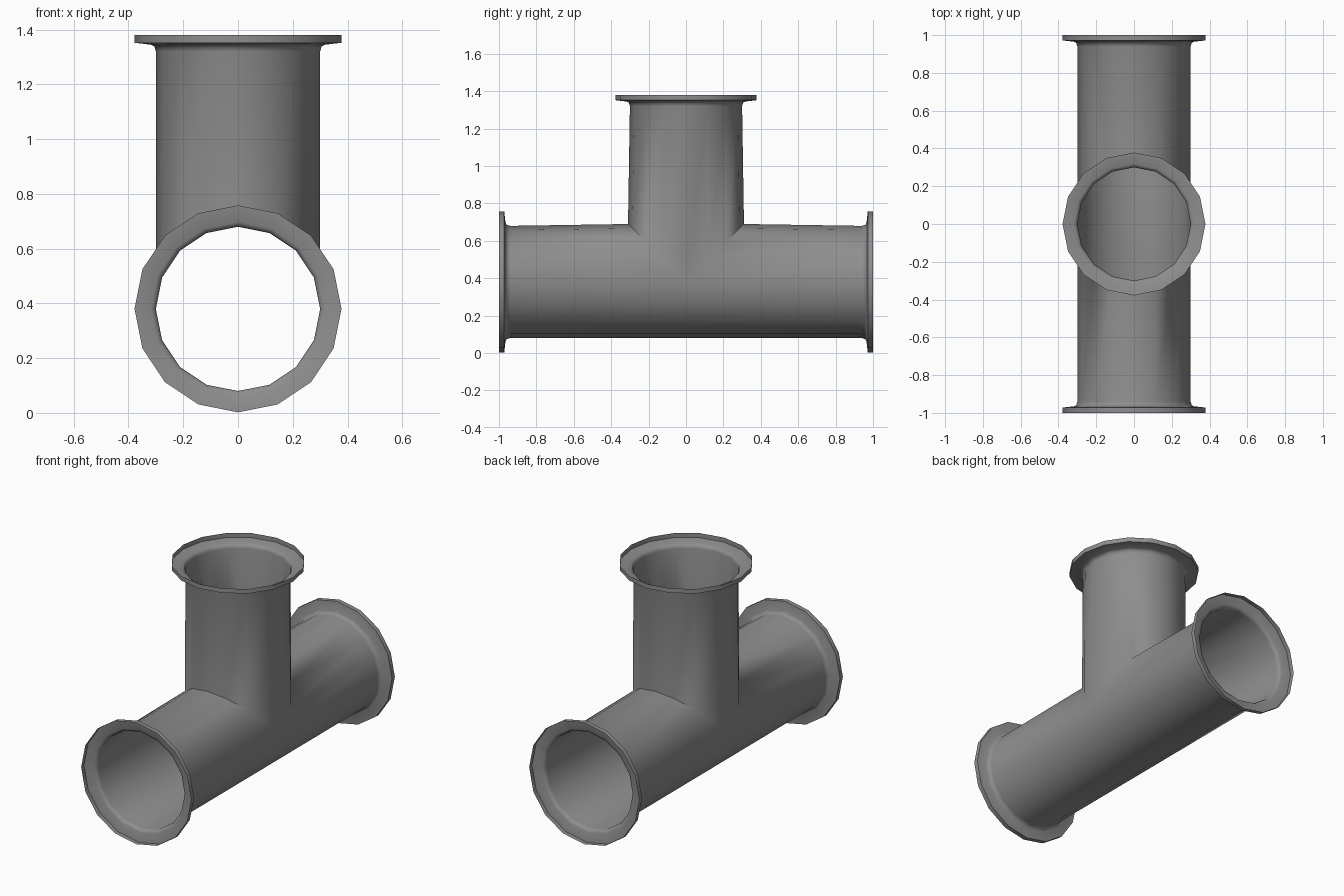
import bpy
import bmesh
from math import cos, sin, pi, radians

cube = bpy.data.objects.get("Cube")
if cube:
    bpy.data.objects.remove(cube)

SIDES = 16
AXIS_Z = 0.38        # height of the main pipe's axis
PIPE_R = 0.30
CREASE_R = 0.31      # the pipes widen slightly where they meet
# Flared end as (radius, distance from the junction): wall, fillet, flange, lip
FLARE = [(PIPE_R, 0.94), (0.305, 0.958), (0.318, 0.965), (0.378, 0.972), (0.378, 1.0)]

grey = bpy.data.materials.new("pipe_grey")
grey.use_nodes = True
color = (0.27, 0.27, 0.27, 1)
grey.diffuse_color = color
grey.node_tree.nodes["Principled BSDF"].inputs["Base Color"].default_value = color

bm = bmesh.new()


def add_arm(place, joint):
    """Skin one arm of the tee from its mitred joint out to its lip."""
    angles = [2 * pi * i / SIDES for i in range(SIDES)]
    rings = [[bm.verts.new(joint(a)) for a in angles]]
    for r, d in FLARE:
        rings.append([bm.verts.new(place(r * cos(a), r * sin(a), d)) for a in angles])
    for low, high in zip(rings, rings[1:]):
        for i in range(SIDES):
            j = (i + 1) % SIDES
            bm.faces.new((low[i], low[j], high[j], high[i]))


def main_joint(side):
    def joint(a):
        s = sin(a)
        if s > 0:    # upper half is mitred against the branch
            return (PIPE_R * cos(a), side * CREASE_R * s, AXIS_Z + CREASE_R * s)
        return (PIPE_R * cos(a), 0, AXIS_Z + PIPE_R * s)
    return joint


def branch_joint(a):
    s = CREASE_R * sin(a)
    return (PIPE_R * cos(a), s, AXIS_Z + abs(s))


# Two halves of the main pipe, then the upright branch
for side in (-1, 1):
    add_arm(lambda u, v, d: (u, side * d, AXIS_Z + v), main_joint(side))
add_arm(lambda u, v, d: (u, v, AXIS_Z + d), branch_joint)

bmesh.ops.remove_doubles(bm, verts=bm.verts, dist=0.001)
bmesh.ops.recalc_face_normals(bm, faces=bm.faces)

mesh = bpy.data.meshes.new("tee_pipe")
bm.to_mesh(mesh)
bm.free()
mesh.materials.append(grey)
pipe = bpy.data.objects.new("tee_pipe", mesh)
bpy.context.collection.objects.link(pipe)

# Round walls and fillets, crisp lips
bpy.ops.object.select_all(action="DESELECT")
pipe.select_set(True)
bpy.context.view_layer.objects.active = pipe
bpy.ops.object.shade_smooth_by_angle(angle=radians(62))
